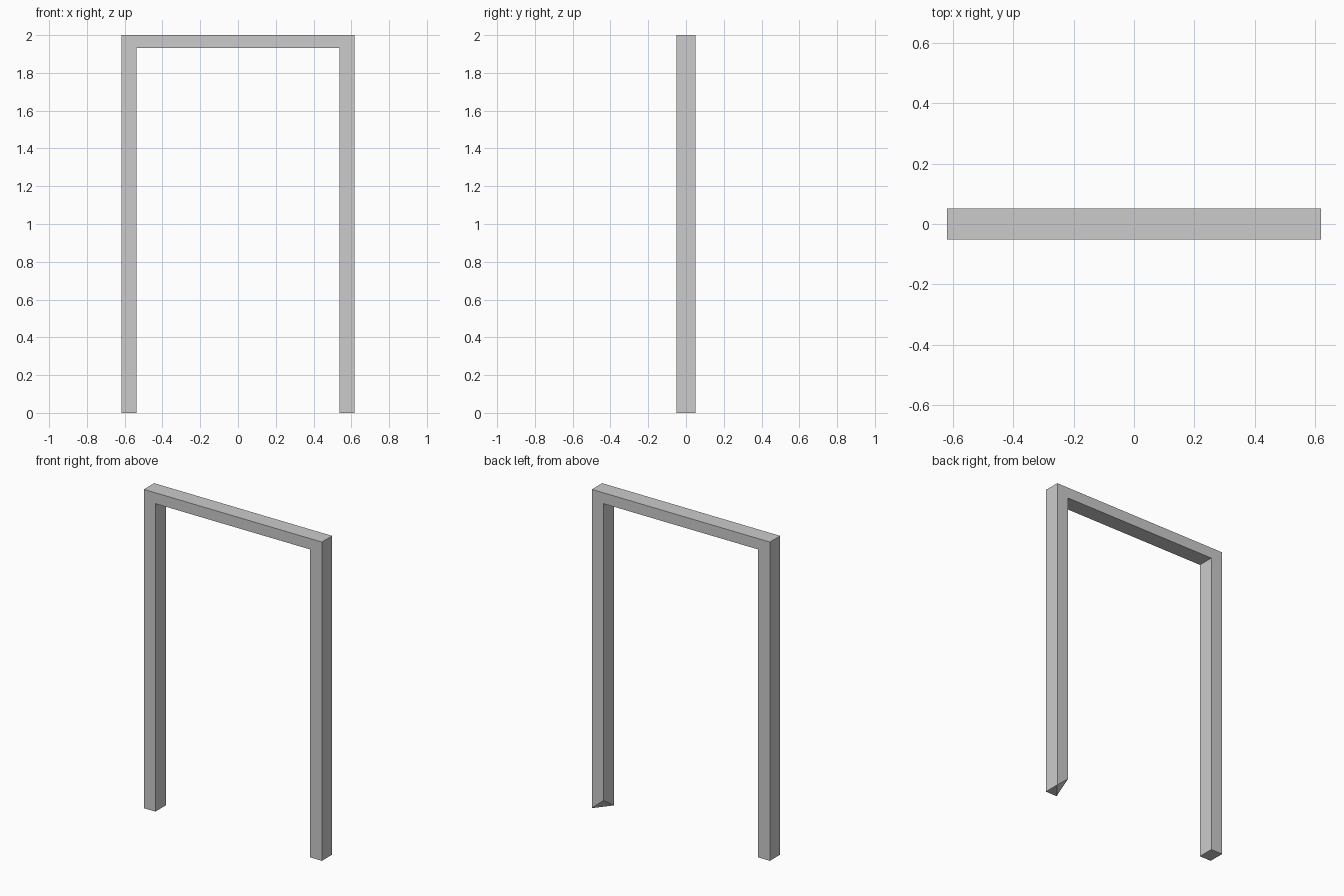
import bpy, bmesh
from mathutils import Vector

if "Cube" in bpy.data.objects:
    bpy.data.objects.remove(bpy.data.objects["Cube"])

W, IN, H, LINTEL, D = 0.618, 0.537, 2.0, 1.932, 0.051

# Door frame: U-shaped profile extruded through its depth
profile = [(-W, 0), (-W, H), (W, H), (W, 0),
           (IN, 0), (IN, LINTEL), (-IN, LINTEL), (-IN, 0)]
bm = bmesh.new()
face = bm.faces.new([bm.verts.new((x, -D, z)) for x, z in profile])
ext = bmesh.ops.extrude_face_region(bm, geom=[face])
bmesh.ops.translate(bm, vec=(0, 2 * D, 0),
                    verts=[g for g in ext["geom"] if isinstance(g, bmesh.types.BMVert)])
bmesh.ops.recalc_face_normals(bm, faces=bm.faces)


def vert_at(x, y, z):
    return min(bm.verts, key=lambda v: (v.co - Vector((x, y, z))).length)


# Chipped foot: split the right foot's underside, then lift its inner back corner
a, b = vert_at(W, D, 0), vert_at(IN, -D, 0)
bmesh.ops.connect_verts(bm, verts=[a, b])
vert_at(IN, D, 0).co.z = 0.07

mesh = bpy.data.meshes.new("door_frame")
bm.to_mesh(mesh)
bm.free()
bpy.context.collection.objects.link(bpy.data.objects.new("door_frame", mesh))
